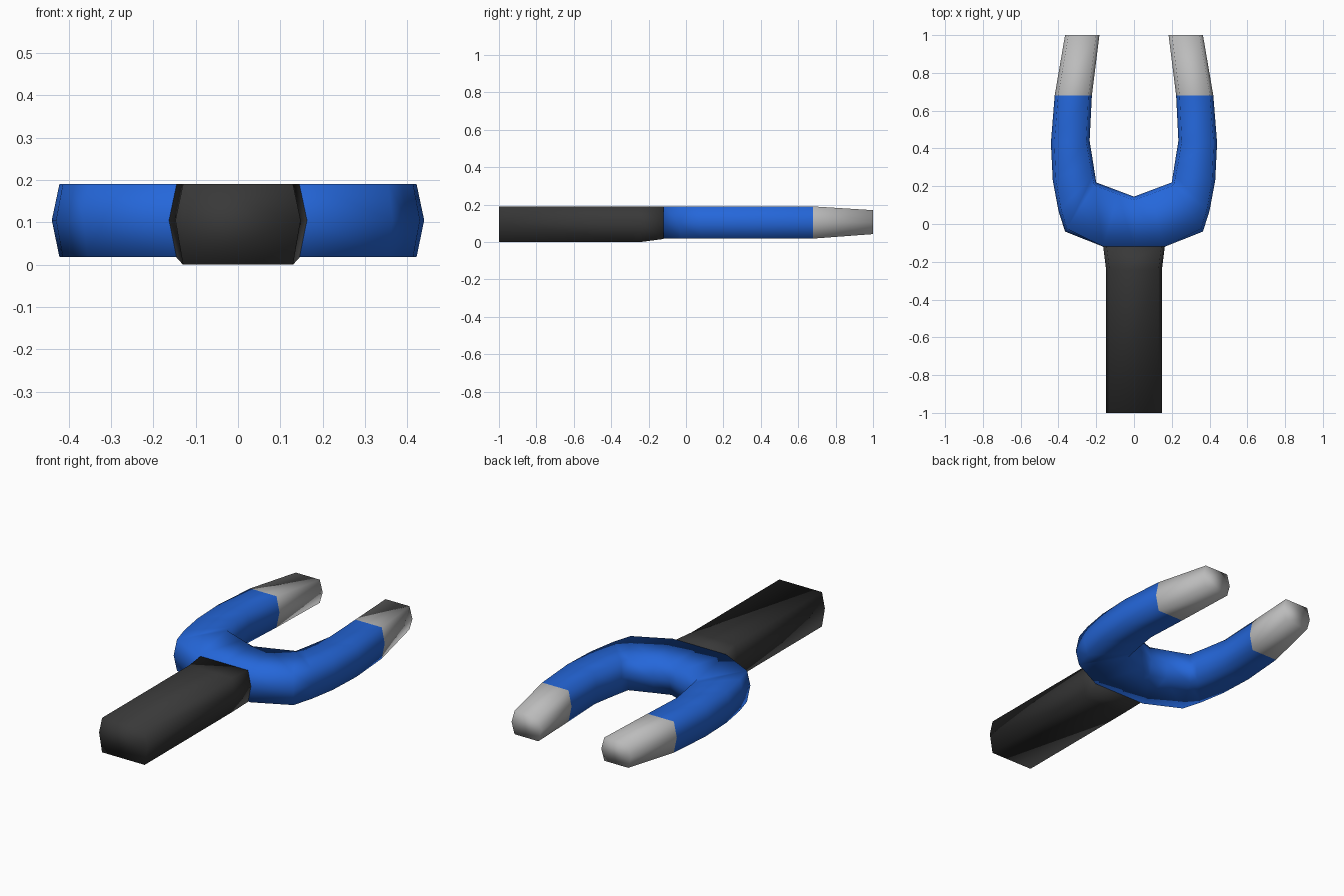
import bpy, bmesh
from mathutils import Vector

if "Cube" in bpy.data.objects:
    bpy.data.objects.remove(bpy.data.objects["Cube"])


def material(name, rgb):
    m = bpy.data.materials.new(name)
    m.diffuse_color = (*rgb, 1)
    m.use_nodes = True
    m.node_tree.nodes["Principled BSDF"].inputs["Base Color"].default_value = m.diffuse_color
    return m


BLUE = material("blue", (0.018, 0.135, 0.70))
GREY = material("light grey", (0.50, 0.50, 0.50))
BLACK = material("charcoal", (0.04, 0.04, 0.04))


def hexagon(a, b, z0, z1, inset_a, inset_b):
    """Upright six-sided section between plan points a and b."""
    a, b = Vector(a), Vector(b)
    u = (b - a).normalized()
    a2, b2, mid = a + u * inset_a, b - u * inset_b, 0.105
    return [(*a, mid), (*a2, z1), (*b2, z1), (*b, mid), (*b2, z0), (*a2, z0)]


def loft(name, sections, mats, pick=lambda c: 0):
    bm = bmesh.new()
    rings = [[bm.verts.new(p) for p in s] for s in sections]
    for r, s in zip(rings, rings[1:]):
        for i in range(6):
            j = (i + 1) % 6
            bm.faces.new((r[i], r[j], s[j], s[i]))
    bm.faces.new(rings[0])
    bm.faces.new(rings[-1])
    bmesh.ops.recalc_face_normals(bm, faces=bm.faces)
    for f in bm.faces:
        f.smooth = True
        f.material_index = pick(f.calc_center_median())
    me = bpy.data.meshes.new(name)
    bm.to_mesh(me)
    bm.free()
    for m in mats:
        me.materials.append(m)
    ob = bpy.data.objects.new(name, me)
    bpy.context.collection.objects.link(ob)
    return ob


# Handle: flared slightly where it meets the fork
loft("handle", [
    hexagon((-w, y), (w, y), z0, 0.19, 0.018, 0.018)
    for y, w, z0 in ((-1, 0.148, 0), (-0.24, 0.148, 0), (-0.12, 0.163, 0.016))
], [BLACK])

# Fork half: inner point, outer point, bottom, top, outer inset
HALF = [
    ((0.08, 0.175), (0.163, -0.12), 0.018, 0.19, 0.0),
    ((0.20, 0.22), (0.365, -0.04), 0.018, 0.19, 0.018),
    ((0.207, 0.265), (0.40, 0.07), 0.018, 0.19, 0.018),
    ((0.218, 0.335), (0.43, 0.23), 0.018, 0.19, 0.018),
    ((0.235, 0.44), (0.44, 0.43), 0.018, 0.19, 0.018),
    ((0.223, 0.68), (0.42, 0.68), 0.018, 0.19, 0.018),
    ((0.183, 1.0), (0.365, 1.0), 0.042, 0.17, 0.018),
]


def half(side):
    return [hexagon((side * a[0], a[1]), (side * b[0], b[1]), z0, z1, 0.018, ins)
            for a, b, z0, z1, ins in HALF]


# Fork with grey tips, swept from one tip round to the other
centre = [hexagon((0, 0.145), (0, -0.12), 0.018, 0.19, 0.018, 0)]
loft("fork", half(-1)[::-1] + centre + half(1), [BLUE, GREY],
     lambda c: 1 if c.y > 0.69 else 0)
